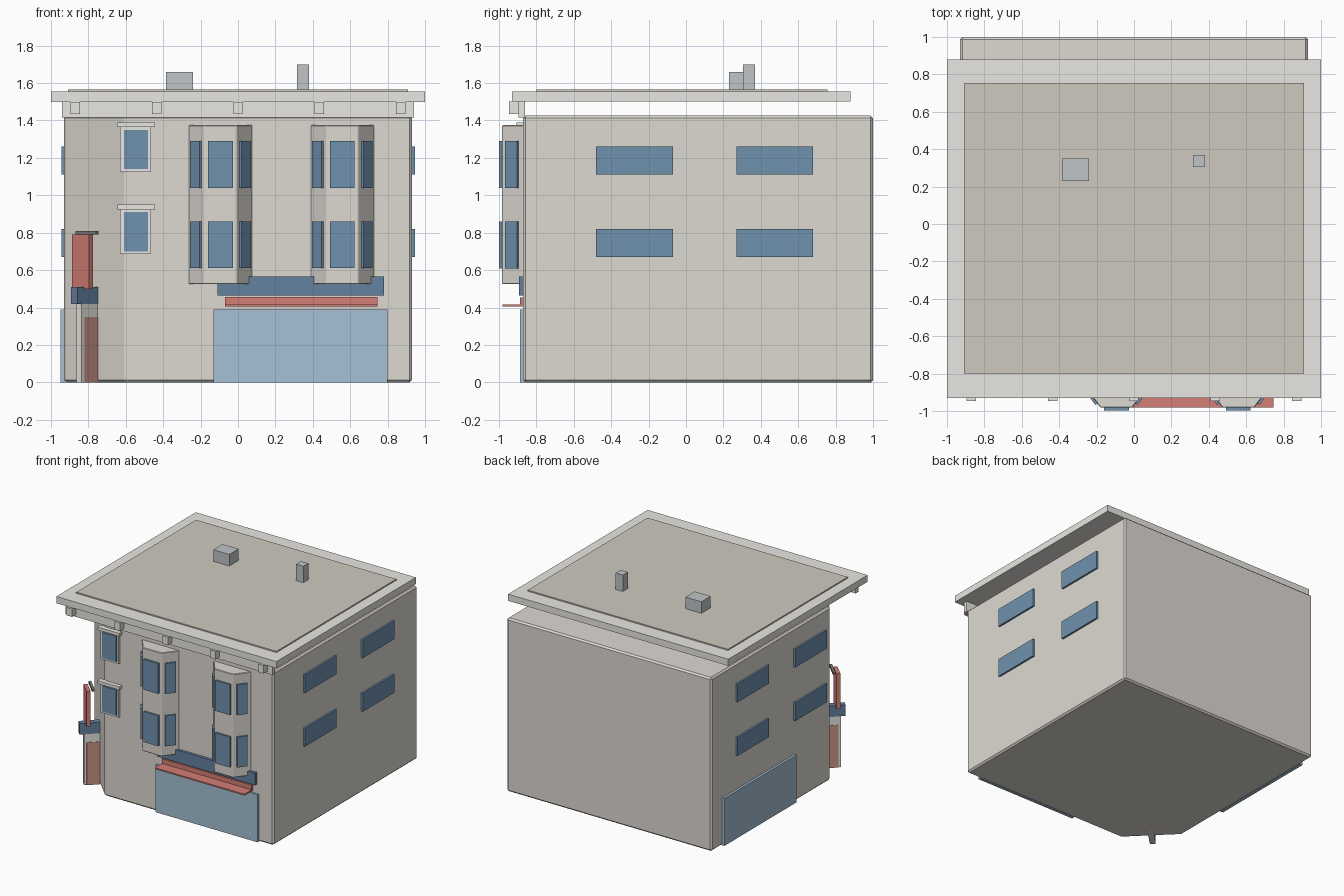
import bpy, bmesh
from math import radians, atan2, hypot
from mathutils import Vector

if "Cube" in bpy.data.objects:
    bpy.data.objects.remove(bpy.data.objects["Cube"])


def material(name, r, g, b):
    m = bpy.data.materials.new(name)
    m.diffuse_color = (r, g, b, 1)
    m.use_nodes = True
    m.node_tree.nodes["Principled BSDF"].inputs["Base Color"].default_value = m.diffuse_color
    return m


WALL = material("wall", .73, .70, .65)
TRIM = material("trim", .82, .80, .76)
ROOF = material("roof", .62, .59, .53)
GLASS = material("glass", .16, .29, .43)
SHOP = material("shop_glass", .38, .53, .66)
NAVY = material("navy", .13, .22, .35)
RED = material("red", .66, .21, .18)
DOOR = material("door", .60, .30, .24)
METAL = material("metal", .53, .56, .58)
DARK = material("dark", .2, .2, .2)


def finish(name, bm, mat, bevel=0):
    me = bpy.data.meshes.new(name)
    bmesh.ops.recalc_face_normals(bm, faces=bm.faces[:])
    bm.to_mesh(me)
    bm.free()
    me.materials.append(mat)
    ob = bpy.data.objects.new(name, me)
    bpy.context.collection.objects.link(ob)
    if bevel:
        mod = ob.modifiers.new("bevel", 'BEVEL')
        mod.width, mod.segments = bevel, 1
    return ob


def box(name, x, y, z, mat, bevel=0):
    """Box from (min, max) ranges."""
    bm = bmesh.new()
    bmesh.ops.create_cube(bm, size=1)
    for v in bm.verts:
        v.co = [(r[0] + r[1]) / 2 + c * (r[1] - r[0]) for c, r in zip(v.co, (x, y, z))]
    return finish(name, bm, mat, bevel)


def turned(name, cx, cy, length, thick, z, angle, mat):
    """Upright slab whose length runs along the given angle."""
    ob = box(name, (-length / 2, length / 2), (-thick / 2, thick / 2), z, mat)
    ob.location = (cx, cy, 0)
    ob.rotation_euler.z = angle
    return ob


def prism(name, outline, z, mat, bevel=0):
    bm = bmesh.new()
    face = bm.faces.new([bm.verts.new((px, py, z[0])) for px, py in outline])
    new = bmesh.ops.extrude_face_region(bm, geom=[face])["geom"]
    for v in new:
        if isinstance(v, bmesh.types.BMVert):
            v.co.z = z[1]
    return finish(name, bm, mat, bevel)


# Main block with a cut corner
prism("building_body", [(-.60, -.87), (.93, -.87), (.93, 1), (-.93, 1), (-.93, -.54)],
      (0, 1.425), WALL, .013)

# Cornice, brackets and roof
box("cornice_frieze", (-.94, .94), (-.895, -.86), (1.415, 1.5), TRIM)
box("cornice_slab", (-1, 1), (-.93, .88), (1.5, 1.555), TRIM)
box("roof_deck", (-.91, .91), (-.80, .755), (1.55, 1.565), ROOF)
for i in range(5):
    cx = -.87 + i * .435
    box("cornice_bracket", (cx - .025, cx + .025), (-.947, -.89), (1.435, 1.5), TRIM)
box("roof_unit", (-.385, -.24), (.23, .35), (1.56, 1.66), METAL)
box("roof_vent", (.315, .38), (.305, .37), (1.56, 1.70), METAL)

# Side windows on both walls
for s in (-1, 1):
    for y in ((-.48, -.07), (.27, .68)):
        for z in ((.67, .82), (1.11, 1.26)):
            box("side_window", tuple(sorted((s * .92, s * .945))), y, z, GLASS)

# Bay windows with three panes per floor
for cx in (-.094, .558):
    half, front = .169, .085
    prism("bay", [(cx - half, -.86), (cx - half, -.872), (cx - front, -.982),
                  (cx + front, -.982), (cx + half, -.872), (cx + half, -.86)],
          (.525, 1.375), WALL, .004)
    for z in ((.61, .86), (1.04, 1.29)):
        box("bay_window", (cx - .066, cx + .066), (-.998, -.975), z, GLASS)
        for s in (-1, 1):
            d = Vector((s * (half - front), .11))
            n = Vector((d.y * s, -abs(d.x))).normalized()
            c = Vector((cx + s * (half + front) / 2, -.927)) + n * .003
            turned("bay_side_window", c.x, c.y, .082, .02, z, atan2(d.y, d.x), GLASS)

# Framed windows beside the cut corner
for z in (.70, 1.14):
    box("window_frame", (-.63, -.465), (-.885, -.86), (z - .015, z + .23), TRIM)
    box("window_pane", (-.61, -.482), (-.893, -.87), (z, z + .21), GLASS)
    box("window_lintel", (-.645, -.445), (-.905, -.86), (z + .225, z + .25), TRIM)

# Shop fronts, sign band and awning
box("shop_front", (-.13, .80), (-.887, -.86), (0, .39), SHOP)
box("shop_side", (-.95, -.92), (-.08, .86), (0, .39), SHOP)
box("sign_band", (-.11, .78), (-.893, -.86), (.465, .565), NAVY)
box("awning_back", (-.07, .745), (-.887, -.86), (.405, .455), RED)
box("awning_shelf", (-.07, .745), (-.98, -.86), (.405, .416), RED)


# Corner entrance: parts placed by distance out from the cut face
def out(d):
    return -.765 - d * .7071, -.705 - d * .7071


for name, reach, thick, z, mat in (("corner_door_frame", .12, .04, (0, .42), TRIM),
                                   ("corner_door", .10, .046, (0, .35), DOOR),
                                   ("corner_canopy", .155, .05, (.42, .51), NAVY)):
    turned(name, *out((reach - .1) / 2), reach + .1, thick, z, radians(45), mat)
turned("blade_sign", *out(.094), .13, .03, (.50, .79), radians(-45), RED)
turned("sign_cap", *out(.06), .155, .02, (.79, .808), radians(-45), DARK)
